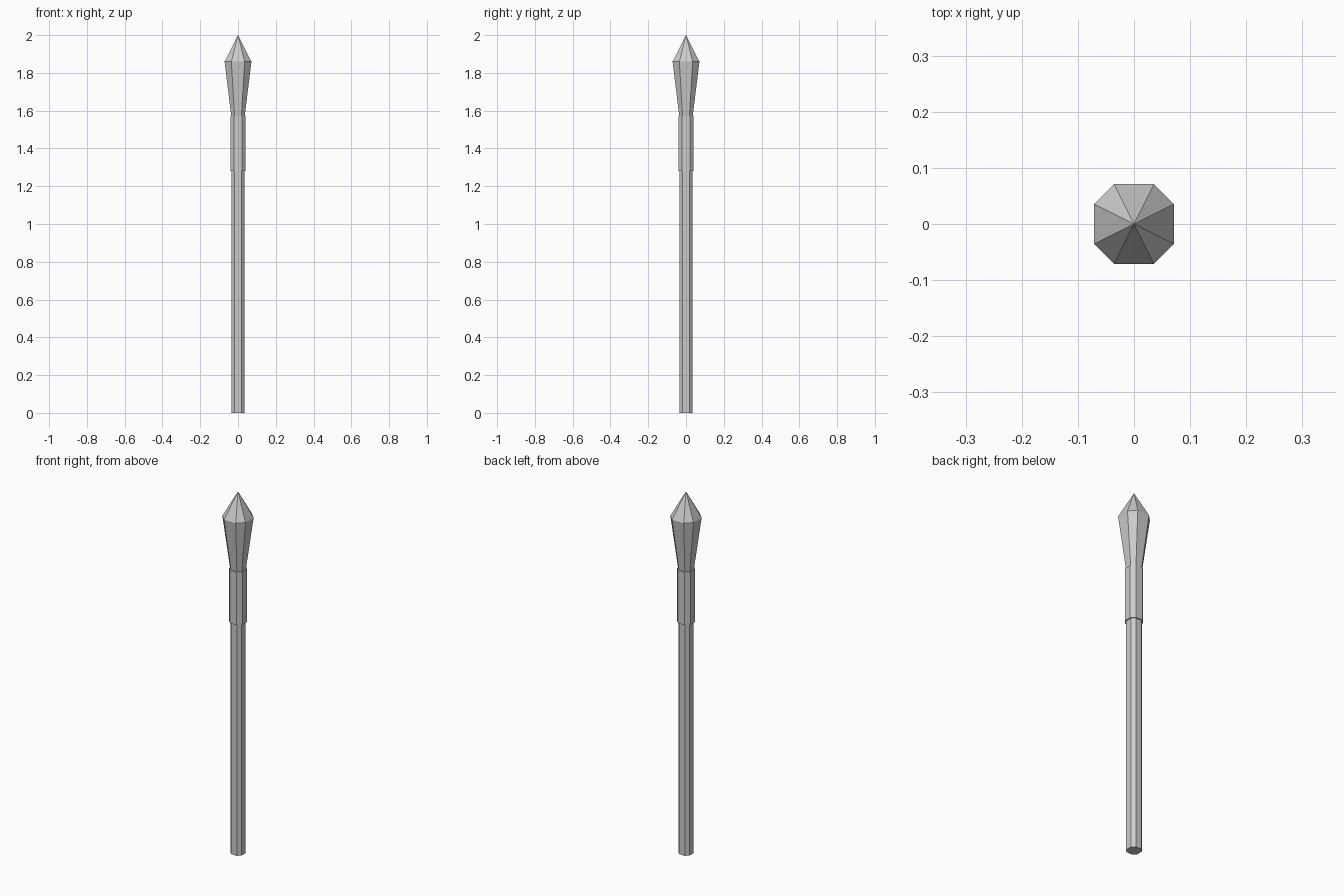
import bpy, bmesh

if "Cube" in bpy.data.objects:
    bpy.data.objects.remove(bpy.data.objects["Cube"])

# Eight-sided cross-section: a square with cut corners
SECTION = [(1, -.5), (1, .5), (.5, 1), (-.5, 1), (-1, .5), (-1, -.5), (-.5, -1), (.5, -1)]


def stacked_part(name, levels, tip=None):
    """Loft the cross-section through (half width, height) levels, with an optional point."""
    bm = bmesh.new()
    rings = [[bm.verts.new((x * r, y * r, z)) for x, y in SECTION] for r, z in levels]
    n = len(SECTION)
    for low, high in zip(rings, rings[1:]):
        for i in range(n):
            j = (i + 1) % n
            bm.faces.new((low[i], low[j], high[j], high[i]))
    bm.faces.new(rings[0][::-1])
    if tip is None:
        bm.faces.new(rings[-1])
    else:
        apex = bm.verts.new((0, 0, tip))
        for i in range(n):
            bm.faces.new((rings[-1][i], rings[-1][(i + 1) % n], apex))
    bmesh.ops.recalc_face_normals(bm, faces=bm.faces)
    mesh = bpy.data.meshes.new(name)
    bm.to_mesh(mesh)
    bm.free()
    obj = bpy.data.objects.new(name, mesh)
    bpy.context.collection.objects.link(obj)
    return obj


# Long straight handle
stacked_part("shaft", [(.035, 0), (.035, 1.28)])
# Slightly wider socket around the top of the handle
stacked_part("socket", [(.041, 1.28), (.041, 1.573)])
# Flared head ending in a point
stacked_part("spear_head", [(.036, 1.573), (.071, 1.86)], tip=2.0)
